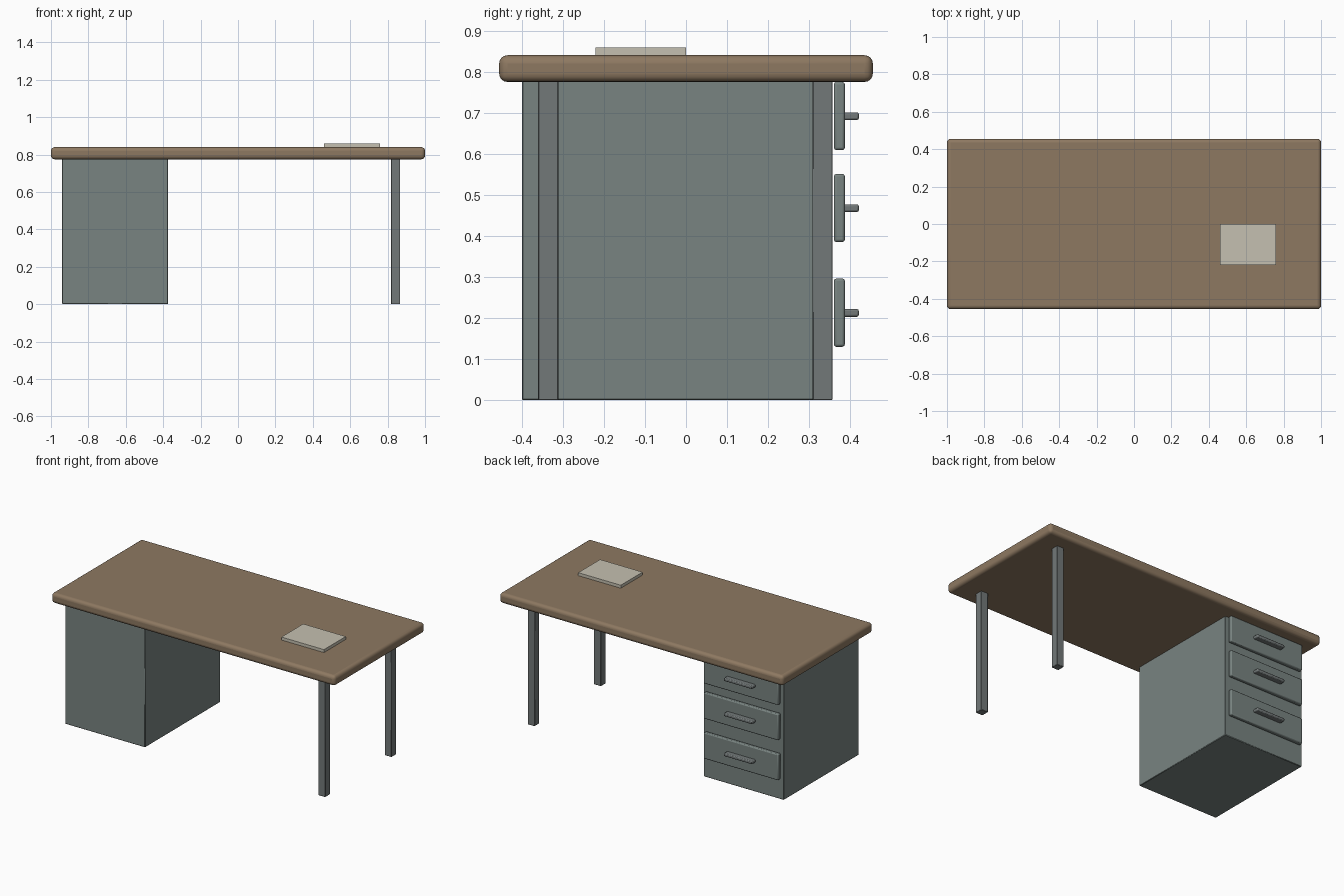
import bpy

if "Cube" in bpy.data.objects:
    bpy.data.objects.remove(bpy.data.objects["Cube"])


def material(name, rgb):
    m = bpy.data.materials.new(name)
    m.diffuse_color = (*rgb, 1)
    m.use_nodes = True
    m.node_tree.nodes["Principled BSDF"].inputs["Base Color"].default_value = m.diffuse_color
    return m


WOOD = material("wood", (0.27, 0.19, 0.12))
PAINT = material("painted_metal", (0.19, 0.23, 0.22))
STEEL = material("steel", (0.17, 0.19, 0.19))
PAPER = material("paper", (0.56, 0.53, 0.44))


def box(name, x, y, z, mat, bevel=0.0, segments=2):
    """Box from (min, max) extents on each axis, with optional rounded edges."""
    bpy.ops.mesh.primitive_cube_add(
        size=1, location=[(a + b) / 2 for a, b in (x, y, z)])
    ob = bpy.context.object
    ob.name = name
    ob.scale = [b - a for a, b in (x, y, z)]
    bpy.ops.object.transform_apply(location=False, rotation=False, scale=True)
    ob.data.materials.append(mat)
    if bevel:
        mod = ob.modifiers.new("rounded_edges", 'BEVEL')
        mod.width = bevel
        mod.segments = segments
        bpy.ops.object.shade_smooth_by_angle()
    return ob


# Tabletop with rounded edges
box("tabletop", (-1, 1), (-0.455, 0.455), (0.775, 0.84), WOOD, 0.02, 4)

# Drawer cabinet
box("cabinet", (-0.94, -0.375), (-0.40, 0.357), (0, 0.778), PAINT, 0.003, 1)

# Drawer fronts and handles
for i, z in enumerate((0.213, 0.468, 0.692)):
    box(f"drawer_front_{i + 1}", (-0.92, -0.395), (0.36, 0.387),
        (z - 0.083, z + 0.083), PAINT, 0.006)
    box(f"drawer_handle_{i + 1}", (-0.76, -0.56), (0.382, 0.421),
        (z - 0.01, z + 0.009), STEEL, 0.005)

# Two legs at the open end
for name, y in (("front_leg", -0.36), ("back_leg", 0.308)):
    box(name, (0.818, 0.867), (y, y + 0.049), (0, 0.778), STEEL, 0.002, 1)

# Stack of paper
box("paper_stack", (0.46, 0.76), (-0.22, 0), (0.839, 0.859), PAPER)
